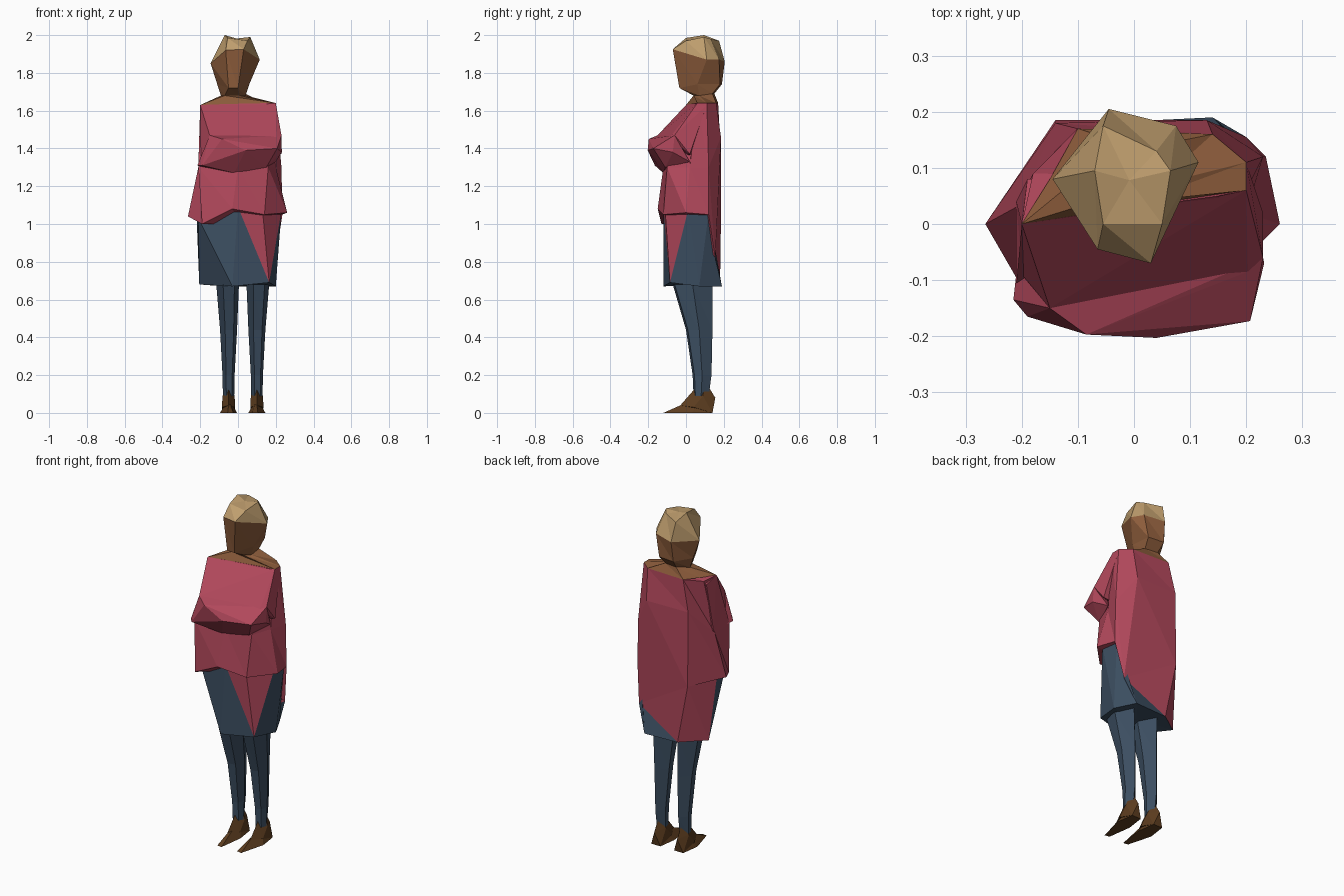
import bpy
import bmesh

default_cube = bpy.data.objects.get("Cube")
if default_cube:
    bpy.data.objects.remove(default_cube, do_unlink=True)


def make_material(name, red, green, blue):
    material = bpy.data.materials.new(name)
    material.use_nodes = True
    colour = (red, green, blue, 1)
    material.diffuse_color = colour
    material.node_tree.nodes["Principled BSDF"].inputs["Base Color"].default_value = colour
    return material


skin = make_material("warm skin", .27, .11, .045)
hair = make_material("sandy hair", .52, .34, .155)
wool = make_material("rose wool", .44, .064, .105)
denim = make_material("slate blue cloth", .046, .078, .122)
leather = make_material("brown leather", .11, .047, .014)


def finish(bm, name, materials):
    """Turn a bmesh (in hundredths of a unit) into a flat shaded object."""
    bmesh.ops.remove_doubles(bm, verts=bm.verts[:], dist=.01)
    bmesh.ops.recalc_face_normals(bm, faces=bm.faces[:])
    bmesh.ops.scale(bm, vec=(.01, .01, .01), verts=bm.verts[:])
    mesh = bpy.data.meshes.new(name)
    bm.to_mesh(mesh)
    bm.free()
    for material in materials:
        mesh.materials.append(material)
    obj = bpy.data.objects.new(name, mesh)
    bpy.context.scene.collection.objects.link(obj)
    return obj


def loft(name, rings, materials, paint=lambda band, side, upper: 0):
    """Join rings, lowest first, with triangles; paint picks each material."""
    bm = bmesh.new()
    loops = [[bm.verts.new(point) for point in ring] for ring in rings]
    count = len(loops[0])
    for band, (low, high) in enumerate(zip(loops, loops[1:])):
        for side in range(count):
            after = (side + 1) % count
            halves = ((low[side], low[after], high[side]),
                      (low[after], high[after], high[side]))
            for upper, corners in enumerate(halves):
                # Skip slivers where neighbouring points coincide
                if len({tuple(v.co) for v in corners}) == 3:
                    bm.faces.new(corners).material_index = paint(band, side, upper)
    caps = []
    for loop, band in ((loops[0][::-1], 0), (loops[-1], len(loops) - 1)):
        distinct = []
        for vert in loop:
            if all(vert.co != other.co for other in distinct):
                distinct.append(vert)
        cap = bm.faces.new(distinct)
        cap.material_index = paint(band, 0, 0)
        caps.append(cap)
    bmesh.ops.poke(bm, faces=caps)
    return finish(bm, name, materials)


def hull(name, points, material):
    """Faceted solid wrapped around a few points."""
    bm = bmesh.new()
    for point in points:
        bm.verts.new(point)
    result = bmesh.ops.convex_hull(bm, input=bm.verts[:])
    spare = {g for g in result["geom_interior"] + result["geom_unused"]
             if isinstance(g, bmesh.types.BMVert)}
    bmesh.ops.delete(bm, geom=list(spare), context="VERTS")
    return finish(bm, name, [material])


# Bare shoulders, neck and head; the topmost band is hair
shoulders = [(-20, 0, 163), (20, 6, 164), (20, 11, 164),
             (14, 16, 164), (-10, 17, 164), (-15, 8, 163)]
neck = [(-7, 4, 168), (1, 4, 168), (4, 7, 168),
        (4, 14, 169), (-4, 15, 169), (-9, 9, 168)]
jaw = [(-5, -3, 172), (0, -3.5, 172), (6, 6, 174),
       (5, 18, 174), (-5, 19, 174), (-11, 9, 174)]
brow = [(-6.5, -4.5, 192), (3, -7, 192.5), (11.5, 11, 187),
        (7.5, 17.5, 187), (-4.5, 20.5, 186), (-14.5, 8, 185)]
crown = [(-5.5, 0, 198.5), (5, 0, 197), (6.5, 9.5, 199),
         (4, 13, 198), (-5.5, 17.5, 197), (-7, 9.5, 200)]
loft("head_and_shoulders", [shoulders, neck, jaw, brow, crown], [skin, hair],
     lambda band, side, upper: int(band >= 3))

# Coat body: flared hem, waist and neckline, with the back dipping low
hem = [(-19, -13, 100), (-3, -15, 108), (14, -12, 105), (26, 0, 106),
       (23.5, 12, 105), (20, 15.5, 82), (-14, 18.5, 102), (-26.5, 0, 104)]
waist = [(-21, -11, 130), (0, -12, 130), (16, -10, 130), (20, 2, 130),
         (23, 12, 130), (13, 18.5, 146), (-14, 18, 146), (-21, 3, 130)]
collar = [(-20, 0, 163), (-7, 2, 163.5), (15, 5, 164), (20, 6, 164),
          (20, 11, 164), (14, 16, 164), (-10, 17, 164), (-18, 9, 162)]
loft("coat_body", [hem, waist, collar], [wool])

# Skirt with the open coat panel in front and the coat tail behind
skirt_bottom = [(-20.5, 8, 68), (-3, -12, 67), (16.5, -8.5, 69), (16.5, -8.5, 69),
                (20, 7, 67), (14, 19, 67), (-7, 18, 67), (-20.5, 8, 68)]
skirt_top = [(-21, -6, 103), (0, -12, 109), (13, -11, 107), (23, 1, 107),
             (22, 12, 106), (20, 15.5, 82), (-14, 18.5, 102), (-22, 2, 106)]
coat_panels = {(1, 1), (2, 1), (5, 1), (6, 0), (6, 1)}
loft("skirt", [skirt_bottom, skirt_top], [denim, wool],
     lambda band, side, upper: int(band == 0 and (side, upper) in coat_panels))

# Sleeves sloping forward from the shoulders
hull("upper_sleeves", [
    (-20, 0, 163), (20, 6, 164), (20, 11, 163), (-19, 8, 160),
    (-15, -15, 147), (20.3, -8.5, 146), (23, -6, 147),
    (23, 2, 137), (-20, -9, 134), (-21, 4, 131)], wool)

# Folded forearms crossing the chest
hull("folded_forearms", [
    (-15, -15, 147), (20.3, -8.5, 146), (-8.5, -19.7, 145), (4, -20.3, 139),
    (20.7, -17.3, 140), (23.2, -7, 138), (23, -6, 147), (-21.5, -13.5, 131),
    (-19, -16.5, 131), (-2, -12, 127), (15, -11, 130), (20, 2, 133),
    (-20, 0, 130)], wool)

# Legs and pointed shoes
for side_name, centre, lean in (("right", -5, -1), ("left", 10, 1)):
    rings = []
    for height, width, front, back, shift in (
            (9, 3, 4, 12, 0), (20, 3.2, 3.5, 13.5, 0),
            (44, 4.5, 0, 14, 0), (68, 6, -7, 14, .5)):
        middle = centre + lean * shift
        rings.append([(middle - width * .4, front, height),
                      (middle + width * .6, front + 1, height),
                      (middle + width, (front + back) / 2, height),
                      (middle + width * .2, back, height),
                      (middle - width, (front + back) / 2 + 1, height)])
    loft(side_name + "_leg", rings, [denim])

    toe = centre - lean
    hull(side_name + "_foot", [
        (toe - 1.5, -11.5, 0), (toe + 1.5, -12, 0), (centre, -3, 4),
        (centre - 4.5, 3, 0), (centre + 4.5, 3, 0), (centre, 9, 8),
        (centre - 3, 14, 0), (centre + 3, 14, 0)], leather)
    hull(side_name + "_ankle", [
        (centre, -3, 4), (centre - 3.5, 4, 3), (centre + 3.5, 4, 3),
        (centre, 4, 12), (centre, 10, 17), (centre - 3.2, 9, 9),
        (centre + 3.2, 9, 9), (centre, 15.5, 8), (centre - 3, 14, 0),
        (centre + 3, 14, 0)], leather)
